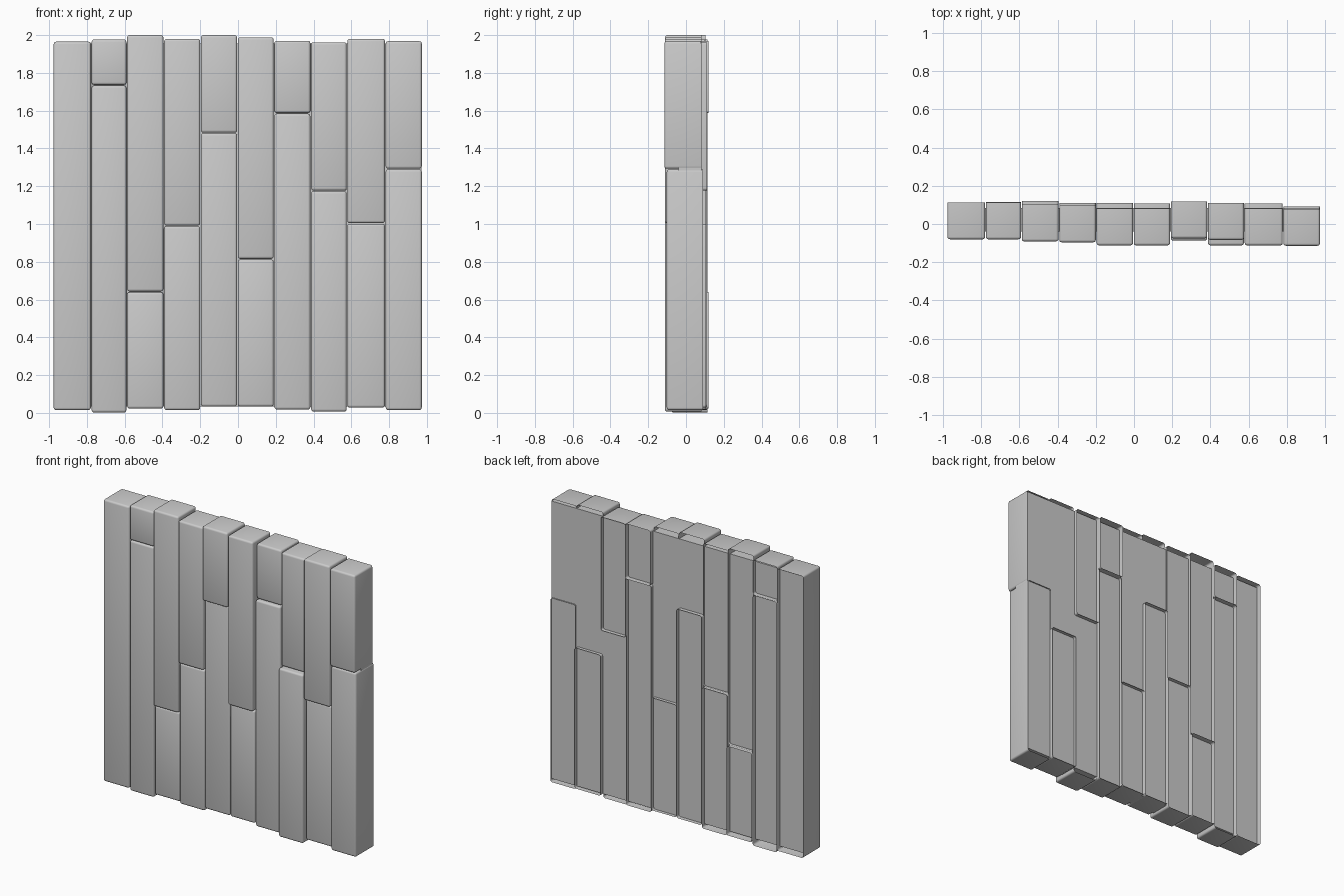
import bpy, bmesh

if "Cube" in bpy.data.objects:
    bpy.data.objects.remove(bpy.data.objects["Cube"])

DEPTH = 0.193
EDGES = [-0.978, -0.777, -0.589, -0.393, -0.198, -0.003,
         0.191, 0.385, 0.577, 0.780, 0.975]
# per column: bottom, split (or None), top, front y of lower and upper plank
COLS = [
    (0.015, None, 1.965, -0.080, -0.080),
    (0.002, 1.735, 1.977, -0.078, -0.080),
    (0.023, 0.641, 2.000, -0.073, -0.091),
    (0.015, 0.990, 1.980, -0.082, -0.096),
    (0.034, 1.482, 2.000, -0.083, -0.112),
    (0.034, 0.814, 1.988, -0.087, -0.112),
    (0.018, 1.586, 1.970, -0.087, -0.075),
    (0.007, 1.175, 1.962, -0.112, -0.083),
    (0.028, 1.003, 1.980, -0.087, -0.112),
    (0.015, 1.291, 1.968, -0.102, -0.114),
]


def block(name, x0, x1, y0, y1, z0, z1, bevel=0.0):
    """Box; with a bevel it becomes a rounded plank left open at the back."""
    bm = bmesh.new()
    bmesh.ops.create_cube(bm, size=1)
    for v in bm.verts:
        v.co = ((x0 + x1) / 2 + v.co.x * (x1 - x0),
                (y0 + y1) / 2 + v.co.y * (y1 - y0),
                (z0 + z1) / 2 + v.co.z * (z1 - z0))
    if bevel:
        back = [f for f in bm.faces if f.normal.y > 0.9]
        bmesh.ops.delete(bm, geom=back, context='FACES_ONLY')
        rounded = [e for e in bm.edges if len(e.link_faces) == 2]
        bmesh.ops.bevel(bm, geom=rounded, offset=bevel, segments=3,
                        profile=0.5, affect='EDGES')
    me = bpy.data.meshes.new(name)
    bm.to_mesh(me)
    bm.free()
    ob = bpy.data.objects.new(name, me)
    bpy.context.collection.objects.link(ob)
    if bevel:
        bpy.context.view_layer.objects.active = ob
        ob.select_set(True)
        bpy.ops.object.shade_smooth_by_angle(angle=0.7)
        ob.select_set(False)
    return ob


# planks, one or two per column
GAP = 0.002
for i, (z0, split, z1, ylow, yup) in enumerate(COLS):
    xa, xb = EDGES[i] + GAP, EDGES[i + 1] - GAP
    if split is None:
        block(f"plank_{i}", xa, xb, ylow, ylow + DEPTH, z0, z1, 0.013)
    else:
        block(f"plank_{i}_lower", xa, xb, ylow, ylow + DEPTH, z0, split - GAP, 0.013)
        block(f"plank_{i}_upper", xa, xb, yup, yup + DEPTH, split + GAP, z1, 0.013)

# backing board that the plank rims poke through
block("backing_board", -0.974, 0.971, -0.04, 0.083, 0.035, 1.955)
